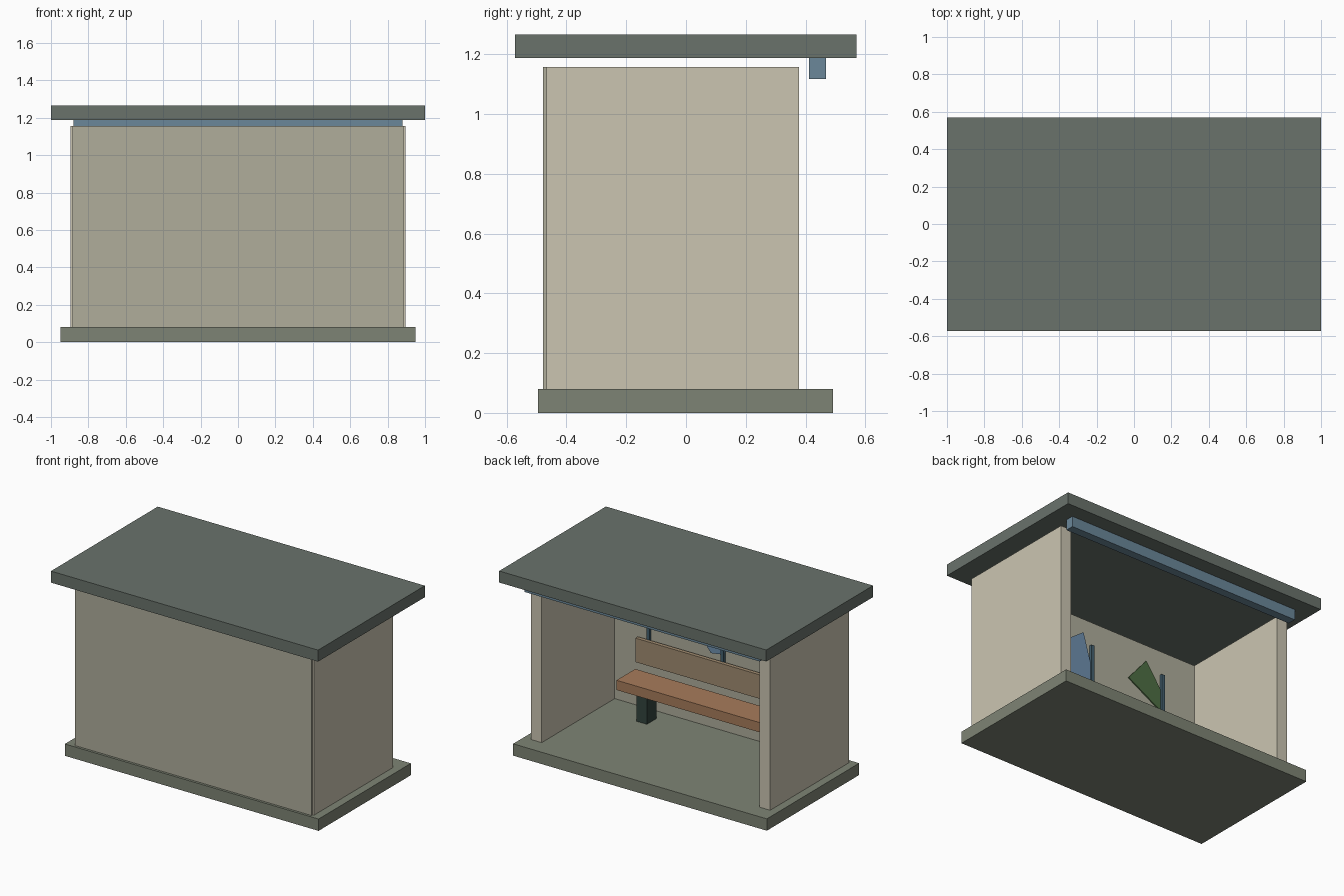
import bpy, bmesh

if "Cube" in bpy.data.objects:
    bpy.data.objects.remove(bpy.data.objects["Cube"])


def material(name, hex_code):
    mat = bpy.data.materials.new(name)
    srgb = [int(hex_code[i:i + 2], 16) / 255 for i in (0, 2, 4)]
    mat.diffuse_color = [c ** 2.2 for c in srgb] + [1]
    mat.use_nodes = True
    mat.node_tree.nodes["Principled BSDF"].inputs["Base Color"].default_value = mat.diffuse_color
    return mat


STONE = material("stone", "7D8374")
WALL = material("plaster", "CAC4B0")
REAR = material("rear_plaster", "AEAC9A")
ROOF = material("roof_grey", "69726B")
STEEL = material("blue_steel", "6A8698")
WOOD = material("wood", "A67B5B")
PALE_WOOD = material("pale_wood", "A08B70")
DARK = material("dark_metal", "35453F")
SLAT = material("slate_blue", "45606E")
BLUE = material("mural_blue", "6F8FAE")
GREEN = material("mural_green", "4F6E45")


def finish(name, bm, mat):
    bmesh.ops.recalc_face_normals(bm, faces=bm.faces)
    mesh = bpy.data.meshes.new(name)
    bm.to_mesh(mesh)
    bm.free()
    mesh.materials.append(mat)
    obj = bpy.data.objects.new(name, mesh)
    bpy.context.collection.objects.link(obj)


def box(name, xs, ys, zs, mat):
    """Box given by its ranges along each axis."""
    bm = bmesh.new()
    bmesh.ops.create_cube(bm, size=1)
    for v in bm.verts:
        v.co = [(r[0] + r[1]) / 2 + c * (r[1] - r[0])
                for c, r in zip(v.co, (xs, ys, zs))]
    finish(name, bm, mat)


def wall_shape(name, outline, mat, y=-0.403, depth=0.008):
    """Thin flat shape on the inner face of the rear wall."""
    bm = bmesh.new()
    face = bm.faces.new([bm.verts.new((x, y, z)) for x, z in outline])
    ext = bmesh.ops.extrude_face_region(bm, geom=[face], use_keep_orig=True)
    for v in ext["geom"]:
        if isinstance(v, bmesh.types.BMVert):
            v.co.y += depth
    finish(name, bm, mat)


# Shell
box("base", (-0.95, 0.95), (-0.495, 0.492), (0, 0.08), STONE)
box("roof", (-1, 1), (-0.572, 0.57), (1.188, 1.266), ROOF)
box("rear_wall", (-0.885, 0.885), (-0.478, -0.403), (0.08, 1.157), REAR)
for side, a, b in (("left", -0.895, -0.816), ("right", 0.816, 0.895)):
    box(side + "_wall", (a, b), (-0.466, 0.378), (0.08, 1.157), WALL)
box("roof_beam", (-0.88, 0.88), (0.411, 0.468), (1.117, 1.188), STEEL)

# Bench
box("seat", (-0.632, 0.632), (-0.36, -0.16), (0.28, 0.346), WOOD)
box("backrest", (-0.632, 0.632), (-0.388, -0.362), (0.392, 0.554), PALE_WOOD)
for side, x in (("left", -0.478), ("right", 0.478)):
    box(side + "_bench_leg", (x - 0.038, x + 0.038), (-0.312, -0.21),
        (0.08, 0.28), DARK)

# Upright strips and painted shapes on the rear wall
for i, x in enumerate((-0.555, 0, 0.555)):
    box(f"wall_strip_{i + 1}", (x - 0.012, x + 0.012), (-0.403, -0.385),
        (0.46, 0.99), SLAT)
wall_shape("blue_mural", [(0.068, 1.06), (-0.027, 0.73), (-0.01, 0.6),
                          (0.09, 0.585), (0.2, 0.72), (0.22, 0.95)], BLUE)
wall_shape("green_mural", [(-0.29, 0.878), (-0.43, 1.045), (-0.545, 0.88),
                           (-0.545, 0.735)], GREEN)
